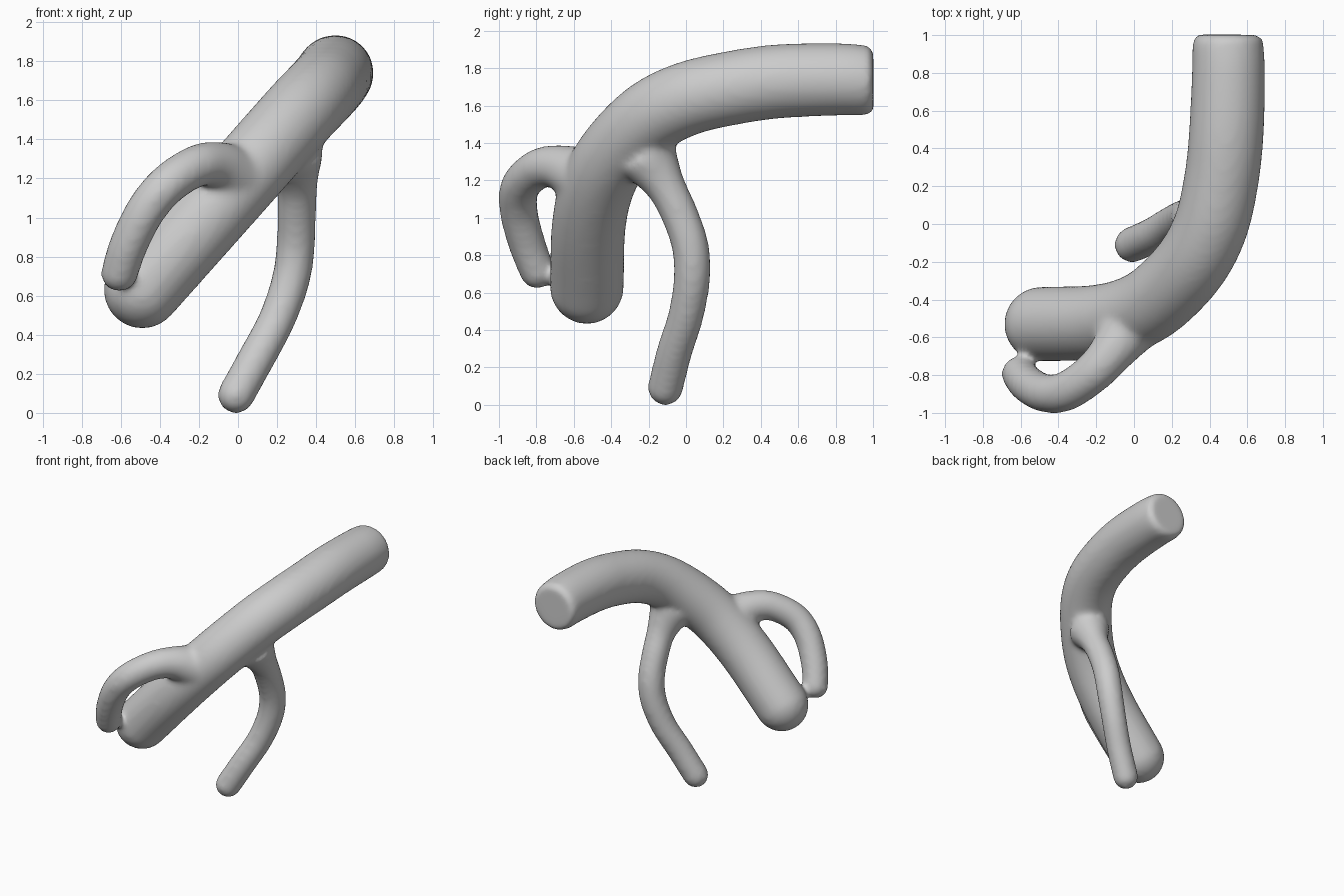
import bpy, bmesh, math
from mathutils import Vector, Matrix

if "Cube" in bpy.data.objects:
    bpy.data.objects.remove(bpy.data.objects["Cube"])


def spline(pts, steps=6):
    """Catmull-Rom through (x, y, z, radius) points."""
    p = [Vector(q) for q in pts]
    p = [2 * p[0] - p[1]] + p + [2 * p[-1] - p[-2]]
    out = []
    for i in range(1, len(p) - 2):
        a, b, c, d = p[i - 1:i + 3]
        for k in range(steps):
            t = k / steps
            out.append(0.5 * (2 * b + (c - a) * t + (2 * a - 5 * b + 4 * c - d) * t**2
                              + (3 * b - a - 3 * c + d) * t**3))
    return out + [p[-2]]


def tube(bm, pts, sides=32):
    """Closed round tube along the points, with a ball on the first end."""
    path = spline(pts)
    rings = []
    pos = [q.to_3d() for q in path]
    side = None
    for i, q in enumerate(path):
        tan = (pos[min(i + 1, len(pos) - 1)] - pos[max(i - 1, 0)]).normalized()
        side = tan.orthogonal() if side is None else side - tan * side.dot(tan)
        side.normalize()
        up = tan.cross(side)
        rings.append([bm.verts.new(pos[i] + q.w * (side * math.cos(a) + up * math.sin(a)))
                      for a in (2 * math.pi * k / sides for k in range(sides))])
    for r, s in zip(rings, rings[1:]):
        for k in range(sides):
            j = (k + 1) % sides
            bm.faces.new((r[k], r[j], s[j], s[k]))
    bm.faces.new(rings[0][::-1])
    bm.faces.new(rings[-1])
    bmesh.ops.create_uvsphere(bm, u_segments=32, v_segments=20, radius=path[0].w,
                              matrix=Matrix.Translation(pos[0]))


bm = bmesh.new()

# thick bent trunk, round at the low end and cut flat at the back
R = 0.198
tube(bm, [(-0.49, -0.53, 0.63, R), (-0.2, -0.52, 0.955, R), (0, -0.47, 1.18, R),
          (0.15, -0.375, 1.35, R), (0.31, -0.2, 1.53, R), (0.41, 0, 1.635, R),
          (0.465, 0.25, 1.695, R), (0.49, 0.5, 1.73, R), (0.5, 0.8, 1.74, R - 0.004),
          (0.497, 0.94, 1.735, 0.189), (0.495, 0.98, 1.733, 0.18), (0.495, 1.002, 1.733, 0.155)])

# front branch, hooking down to the left
tube(bm, [(-0.607, -0.795, 0.715, 0.095), (-0.56, -0.85, 0.86, 0.099), (-0.47, -0.895, 1.04, 0.102),
          (-0.36, -0.885, 1.17, 0.105), (-0.22, -0.79, 1.26, 0.108), (-0.12, -0.68, 1.27, 0.12),
          (-0.03, -0.55, 1.22, 0.16)])

# lower branch, reaching down to the ground
tube(bm, [(-0.01, -0.11, 0.092, 0.095), (0.1, -0.06, 0.29, 0.095), (0.2, 0.0, 0.48, 0.095),
          (0.27, 0.032, 0.68, 0.098), (0.295, 0.022, 0.85, 0.099), (0.3, -0.035, 1.02, 0.1),
          (0.3, -0.11, 1.17, 0.108), (0.28, -0.2, 1.32, 0.16)])

mesh = bpy.data.meshes.new("branching_trunk")
bm.to_mesh(mesh)
bm.free()
trunk = bpy.data.objects.new("branching_trunk", mesh)
bpy.context.collection.objects.link(trunk)

# fuse the tubes and soften the joints
remesh = trunk.modifiers.new("fuse", 'REMESH')
remesh.mode = 'VOXEL'
remesh.voxel_size = 0.02
remesh.use_smooth_shade = True
soften = trunk.modifiers.new("soften", 'SMOOTH')
soften.factor = 0.5
soften.iterations = 10
